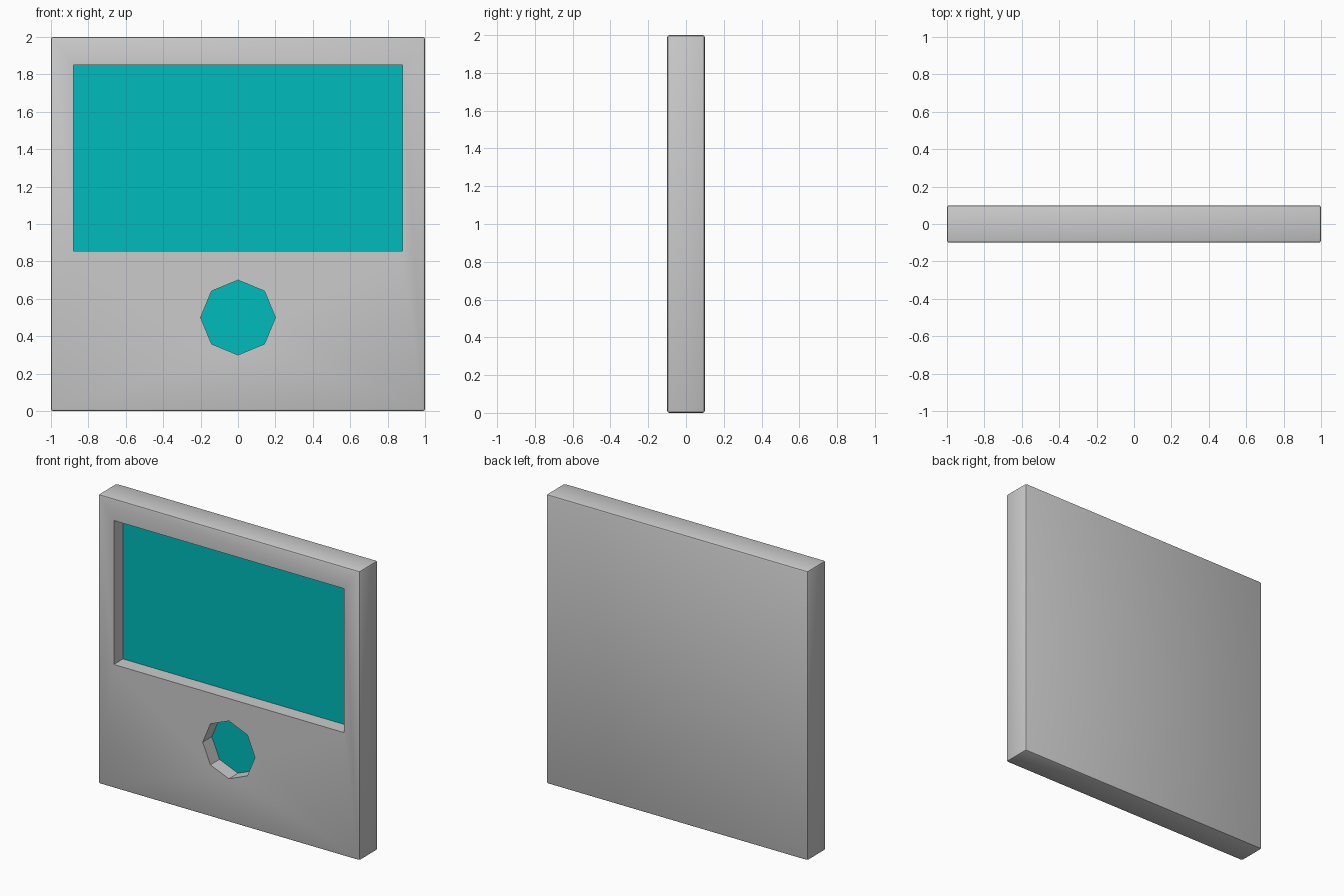
import bpy
from math import radians

if "Cube" in bpy.data.objects:
    bpy.data.objects.remove(bpy.data.objects["Cube"])

FLOOR = 0.0     # depth of the visible coloured surfaces
BACKING = 0.02  # depth the pockets are cut to, behind the coloured panels


def box(name, x, y, z):
    """Box from (min, max) ranges."""
    loc = [(r[0] + r[1]) / 2 for r in (x, y, z)]
    bpy.ops.mesh.primitive_cube_add(size=1, location=loc)
    ob = bpy.context.object
    ob.name = name
    ob.scale = [r[1] - r[0] for r in (x, y, z)]
    bpy.ops.object.transform_apply(location=False, rotation=False, scale=True)
    return ob


def octagon(name, y):
    """Eight-sided prism along y with a corner pointing up."""
    bpy.ops.mesh.primitive_cylinder_add(
        vertices=8, radius=0.2, depth=y[1] - y[0],
        location=(0, (y[0] + y[1]) / 2, 0.5), rotation=(radians(90), 0, 0))
    ob = bpy.context.object
    ob.name = name
    return ob


def modify(ob, kind, **settings):
    bpy.context.view_layer.objects.active = ob
    mod = ob.modifiers.new(kind.title(), kind)
    for key, value in settings.items():
        setattr(mod, key, value)
    bpy.ops.object.modifier_apply(modifier=mod.name)


SCREEN_X, SCREEN_Z = (-0.88, 0.88), (0.855, 1.85)

# Slab body with slightly softened outer edges
body = box("body", (-1, 1), (-0.1, 0.1), (0, 2))
modify(body, 'BEVEL', width=0.012, segments=2)

# Recesses for the screen and the button
cut = (-0.3, BACKING)
for cutter in (box("screen_cutter", SCREEN_X, cut, SCREEN_Z),
               octagon("button_cutter", cut)):
    modify(body, 'BOOLEAN', operation='DIFFERENCE', solver='EXACT', object=cutter)
    bpy.data.objects.remove(cutter)

bpy.ops.object.select_all(action='DESELECT')
body.select_set(True)
bpy.context.view_layer.objects.active = body
bpy.ops.object.shade_smooth_by_angle(angle=radians(40))

# Teal screen and button at the bottom of the recesses
teal = bpy.data.materials.new("teal")
teal.diffuse_color = (0.0, 0.5, 0.5, 1)
teal.use_nodes = True
teal.node_tree.nodes["Principled BSDF"].inputs["Base Color"].default_value = teal.diffuse_color
panel = (FLOOR, BACKING)
for part in (box("screen", SCREEN_X, panel, SCREEN_Z), octagon("button", panel)):
    part.data.materials.append(teal)
